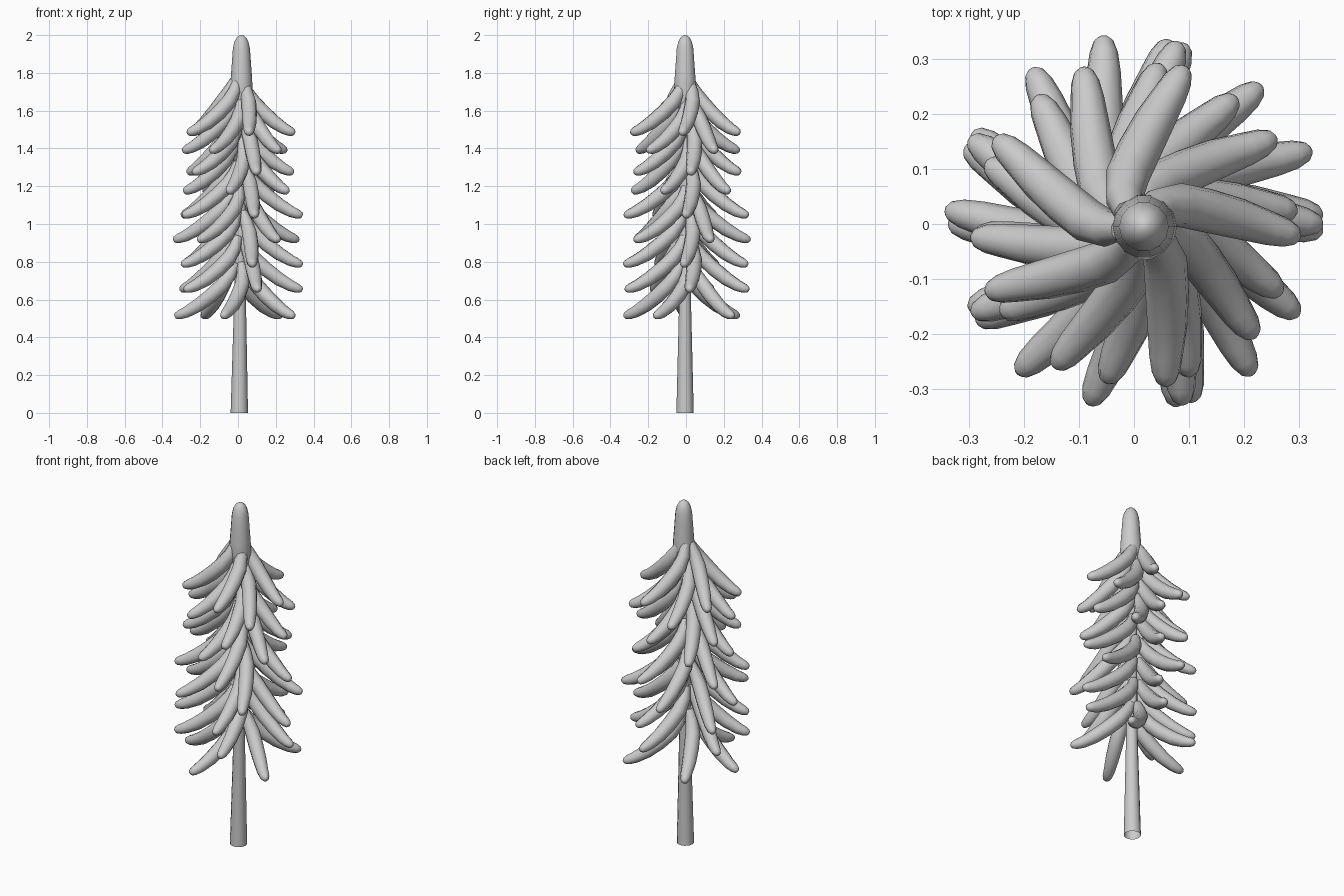
import bpy, bmesh
from math import sin, cos, pi, radians
from mathutils import Vector

if "Cube" in bpy.data.objects:
    bpy.data.objects.remove(bpy.data.objects["Cube"])


def tube(name, points, radii, side, sides=10, open_start=False):
    """Tube through points; side is a reference cross direction."""
    bm = bmesh.new()
    rings = []
    last = len(points) - 1
    for i, (p, r) in enumerate(zip(points, radii)):
        t = (points[min(i + 1, last)] - points[max(i - 1, 0)]).normalized()
        u = (side - t * side.dot(t)).normalized()
        v = t.cross(u)
        rings.append([bm.verts.new(p + r * (cos(2 * pi * k / sides) * u
                                            + sin(2 * pi * k / sides) * v))
                      for k in range(sides)])
    for a, b in zip(rings, rings[1:]):
        for k in range(sides):
            n = (k + 1) % sides
            bm.faces.new((a[k], a[n], b[n], b[k]))
    if not open_start:
        bm.faces.new(rings[0][::-1])
    bm.faces.new(rings[-1])
    bmesh.ops.recalc_face_normals(bm, faces=bm.faces)
    mesh = bpy.data.meshes.new(name)
    bm.to_mesh(mesh)
    bm.free()
    obj = bpy.data.objects.new(name, mesh)
    bpy.context.collection.objects.link(obj)
    bpy.ops.object.select_all(action='DESELECT')
    obj.select_set(True)
    bpy.context.view_layer.objects.active = obj
    bpy.ops.object.shade_smooth_by_angle(angle=radians(50))
    return obj


# Trunk, open at the foot
tube("trunk", [Vector((0.007, -0.005, 0)), Vector((0.011, -0.005, 0.65)),
               Vector((0.015, -0.005, 1.75))],
     [0.046, 0.03, 0.03], Vector((1, 0, 0)), 12, True)

# Rounded crown tip
crown = [(1.60, .04), (1.70, .060), (1.78, .056), (1.86, .050), (1.93, .045),
         (1.965, .037), (1.987, .025), (1.997, .012), (2.0, .003)]
tube("crown_tip", [Vector((0.018, -0.005, z)) for z, r in crown],
     [r for z, r in crown], Vector((1, 0, 0)), 14)

# Branch path: distance out (of full reach), sideways swirl, height above tip, radius
path = [(.05, .020, .275, .024), (.13, .034, .218, .034), (.26, .040, .160, .040),
        (.44, .033, .104, .040), (.64, .022, .053, .037), (.82, .009, .018, .031),
        (.92, .003, .005, .026), (.98, .000, -.002, .018), (1.0, .000, -.005, .009)]

# Tiers: tip height, rotation, reach
tiers = [(1.485, -4, .298), (1.39, 32, .298), (1.275, 5, .292), (1.175, -25, .292),
         (1.048, 0, .338), (.918, 23, .345), (.788, -2, .338), (.655, 3, .338),
         (.515, -29, .338)]
for n, (tip_z, turn, reach) in enumerate(tiers):
    for k, base in enumerate((0, 77, 153, 209, 285)):
        a = radians(base + turn)
        out = Vector((cos(a), sin(a), 0))
        side = Vector((-sin(a), cos(a), 0))
        pts = [Vector((0.003, 0.0, tip_z + h)) + out * d * reach + side * s
               for d, s, h, r in path]
        tube(f"branch_{n + 1}_{k + 1}", pts, [p[3] for p in path], side)
